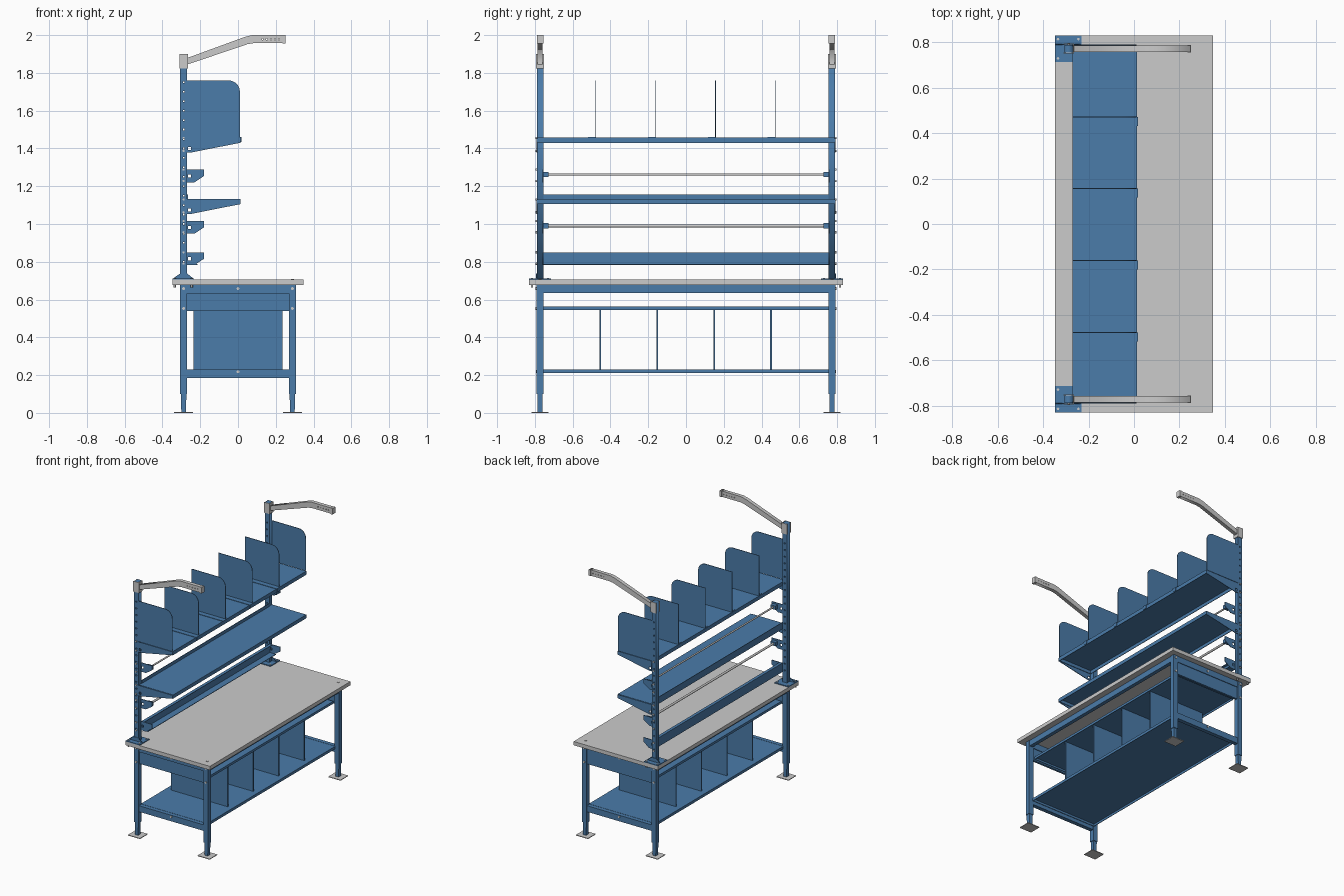
import bpy, bmesh, math
from mathutils import Vector, Matrix

if "Cube" in bpy.data.objects:
    bpy.data.objects.remove(bpy.data.objects["Cube"])

blue = bpy.data.materials.new("blue_paint")
blue.diffuse_color = (0.07, 0.2, 0.4, 1)
blue.use_nodes = True
blue.node_tree.nodes["Principled BSDF"].inputs["Base Color"].default_value = blue.diffuse_color


def finish(name, bm, mat):
    me = bpy.data.meshes.new(name)
    bm.to_mesh(me)
    bm.free()
    ob = bpy.data.objects.new(name, me)
    bpy.context.collection.objects.link(ob)
    if mat:
        me.materials.append(mat)
    return ob


def add_box(bm, x0, x1, y0, y1, z0, z1):
    m = Matrix.Translation(((x0 + x1) / 2, (y0 + y1) / 2, (z0 + z1) / 2))
    m = m @ Matrix.Diagonal((abs(x1 - x0), abs(y1 - y0), abs(z1 - z0), 1))
    return bmesh.ops.create_cube(bm, size=1, matrix=m)["verts"]


def boxes(name, mat, *dims):
    bm = bmesh.new()
    for d in dims:
        add_box(bm, *d)
    return finish(name, bm, mat)


def plate(name, pts, y, thick, mat=blue, holes=()):
    """Flat outline in x-z with square holes (x, z, size), thickened along y."""
    cu = bpy.data.curves.new(name, 'CURVE')
    cu.dimensions, cu.fill_mode, cu.extrude = '2D', 'BOTH', thick / 2
    loops = [pts]
    for hx, hz, s in holes:
        h = s / 2
        loops.append([(hx - h, hz - h), (hx - h, hz + h), (hx + h, hz + h), (hx + h, hz - h)])
    for loop in loops:
        sp = cu.splines.new('POLY')
        sp.points.add(len(loop) - 1)
        for p, (a, b) in zip(sp.points, loop):
            p.co = (a, b, 0, 1)
        sp.use_cyclic_u = True
    tmp = bpy.data.objects.new(name + "_outline", cu)
    bpy.context.collection.objects.link(tmp)
    bpy.context.view_layer.update()
    me = tmp.to_mesh()
    bm = bmesh.new()
    bm.from_mesh(me)
    bpy.data.objects.remove(tmp)
    bmesh.ops.remove_doubles(bm, verts=bm.verts, dist=1e-5)
    bm.transform(Matrix.Translation((0, y, 0)) @ Matrix.Rotation(math.pi / 2, 4, 'X'))
    for f in bm.faces:
        f.material_index = 0
    bmesh.ops.recalc_face_normals(bm, faces=bm.faces)
    return finish(name, bm, mat)


def cyl(name, loc, r, length, axis, mat=None, seg=12):
    bm = bmesh.new()
    q = Vector((0, 0, 1)).rotation_difference(Vector(axis)).to_matrix().to_4x4()
    bmesh.ops.create_cone(bm, cap_ends=True, segments=seg, radius1=r, radius2=r,
                          depth=length, matrix=Matrix.Translation(loc) @ q)
    ob = finish(name, bm, mat)
    for p in ob.data.polygons:
        p.use_smooth = len(p.vertices) == 4
    return ob


def tray(name, x0, x1, w, z0, z1, t=0.004):
    """Sheet shelf with turned-down edges."""
    boxes(name, blue, (x0, x1, -w, w, z1 - t, z1), (x0, x0 + t, -w, w, z0, z1 - t),
          (x1 - t, x1, -w, w, z0, z1 - t), (x0 + t, x1 - t, -w, -w + t, z0, z1 - t),
          (x0 + t, x1 - t, w - t, w, z0, z1 - t))


# table top
top = boxes("table_top", None, (-0.348, 0.348, -0.83, 0.83, 0.677, 0.705))

# long rails and under-table shelves
for n, s in (("front", 1), ("back", -1)):
    boxes(n + "_rail", blue, (s * 0.275, s * 0.303, -0.755, 0.755, 0.635, 0.677))
tray("under_shelf", -0.26, 0.26, 0.755, 0.545, 0.563)
tray("lower_shelf", -0.275, 0.275, 0.755, 0.21, 0.23)
for y in (-0.453, -0.152, 0.149, 0.45):
    boxes("lower_divider", blue, (-0.235, 0.235, y - 0.004, y + 0.004, 0.23, 0.559))

for s in (-1, 1):
    yc = s * 0.7725
    # legs with telescoping feet
    for x in (-0.288, 0.288):
        boxes("leg", blue, (x - 0.019, x + 0.019, yc - 0.018, yc + 0.018, 0.1, 0.677))
        bm = bmesh.new()
        vs = add_box(bm, x - 0.015, x + 0.015, yc - 0.014, yc + 0.014, 0.005, 0.1)
        for v in vs:
            if v.co.z < 0.05:
                v.co.x = x + (v.co.x - x) * 0.8
        finish("leg_extension", bm, blue)
        boxes("foot_plate", None, (x - 0.05, x + 0.05, yc - 0.045, yc + 0.045, 0, 0.005))
        for z in (0.553, 0.658):
            cyl("leg_bolt", (x, s * 0.792, z), 0.008, 0.007, (0, 1, 0), None, 8)
    # end aprons and lower end rails
    boxes("end_apron", blue, (-0.27, 0.27, yc - 0.006, yc + 0.01, 0.54, 0.632),
          (-0.27, 0.27, yc - 0.015, yc + 0.015, 0.632, 0.677))
    boxes("lower_end_rail", blue, (-0.27, 0.27, yc - 0.015, yc + 0.015, 0.185, 0.23))
    for z in (0.218, 0.658):
        cyl("end_bolt", (0, s * 0.79, z), 0.008, 0.007, (0, 1, 0), None, 8)
    cyl("top_bolt", (0.288, yc, 0.706), 0.008, 0.005, (0, 0, 1), None, 12)

    # upright with slot holes, base plate and gussets
    plate("upright", [(-0.306, 0.71), (-0.27, 0.71), (-0.27, 1.9), (-0.306, 1.9)], yc, 0.035,
          holes=[(-0.288, 0.8 + 0.05 * i, 0.009) for i in range(20)])
    boxes("upright_base", blue, (-0.348, -0.232, s * 0.715, s * 0.83, 0.705, 0.711))
    plate("upright_gusset", [(-0.345, 0.711), (-0.235, 0.711), (-0.27, 0.738), (-0.306, 0.738)],
          s * 0.792, 0.004)
    for x in (-0.335, -0.245):
        for y in (0.73, 0.815):
            cyl("base_bolt", (x, s * y, 0.69), 0.006, 0.05, (0, 0, 1), None, 8)

    # overhead arm with sleeve
    boxes("arm_sleeve", None, (-0.31, -0.264, yc - 0.022, yc - 0.0176, 1.822, 1.9),
          (-0.31, -0.264, yc + 0.0176, yc + 0.022, 1.822, 1.9),
          (-0.269, -0.264, yc - 0.0176, yc + 0.0176, 1.822, 1.9))
    plate("overhead_arm", [(-0.266, 1.845), (0.05, 1.952), (0.08, 1.957), (0.25, 1.957),
                           (0.25, 2.0), (0.075, 2.0), (0.035, 1.99), (-0.266, 1.88)], yc, 0.028, None,
          holes=[(0.13 + 0.022 * i, 1.978, 0.006) for i in range(5)])
    boxes("arm_end_cap", None, (0.235, 0.252, yc - 0.017, yc + 0.017, 1.955, 2.0))

    # shelf brackets
    for n, z in (("top_shelf", 1.455), ("middle_shelf", 1.13)):
        plate(n + "_bracket", [(-0.27, z - 0.076), (-0.245, z - 0.076), (0.012, z - 0.025),
                               (0.012, z), (-0.27, z)], s * 0.788, 0.005,
              holes=[(-0.256, z - 0.056, 0.017)])
        for dz in (-0.068, 0.0):
            cyl(n + "_bolt", (-0.288, s * 0.793, z + dz), 0.006, 0.009, (0, 1, 0), None, 8)
    # rod and trough brackets
    for n, z in (("upper_rod", 1.288), ("lower_rod", 1.016), ("trough", 0.85)):
        plate(n + "_bracket", [(-0.27, z - 0.067), (-0.23, z - 0.067), (-0.18, z - 0.034),
                               (-0.18, z), (-0.27, z)], s * 0.757, 0.005,
              holes=[(-0.256, z - 0.034, 0.017)])
        for dz in (-0.06, 0.0):
            cyl(n + "_bolt", (-0.288, s * 0.793, z + dz), 0.006, 0.009, (0, 1, 0), None, 8)
        if n != "trough":
            boxes(n + "_holder", blue, (-0.23, -0.19, s * 0.727, s * 0.755, z - 0.04, z - 0.012))

# hanging rods
cyl("upper_rod", (-0.21, 0, 1.262), 0.006, 1.48, (0, 1, 0), None, 16)
cyl("lower_rod", (-0.21, 0, 0.99), 0.008, 1.48, (0, 1, 0), None, 16)

# trough between the uprights
boxes("trough", blue, (-0.268, -0.264, -0.755, 0.755, 0.783, 0.85),
      (-0.264, -0.215, -0.755, 0.755, 0.783, 0.787),
      (-0.264, -0.245, -0.755, 0.755, 0.846, 0.85))

# shelves on the uprights
tray("top_shelf", -0.27, 0.014, 0.785, 1.43, 1.458)
tray("middle_shelf", -0.27, 0.014, 0.785, 1.105, 1.132)
boxes("middle_shelf_back_lip", blue, (-0.27, -0.266, -0.755, 0.755, 1.132, 1.155))

# upright dividers with one rounded corner
r = 0.06
arc = [(0.01 - r + r * math.cos(a), 1.76 - r + r * math.sin(a))
       for a in (math.pi / 2 * i / 8 for i in range(9))]
for y in (-0.788, -0.478, -0.16, 0.156, 0.472, 0.788):
    plate("top_divider", [(-0.27, 1.458), (0.01, 1.458)] + arc + [(-0.27, 1.76)], y, 0.004)
    if abs(y) < 0.7:
        boxes("divider_foot", blue, (-0.265, 0.018, y - 0.04, y, 1.458, 1.461),
              (0.014, 0.018, y - 0.034, y - 0.006, 1.434, 1.458))
